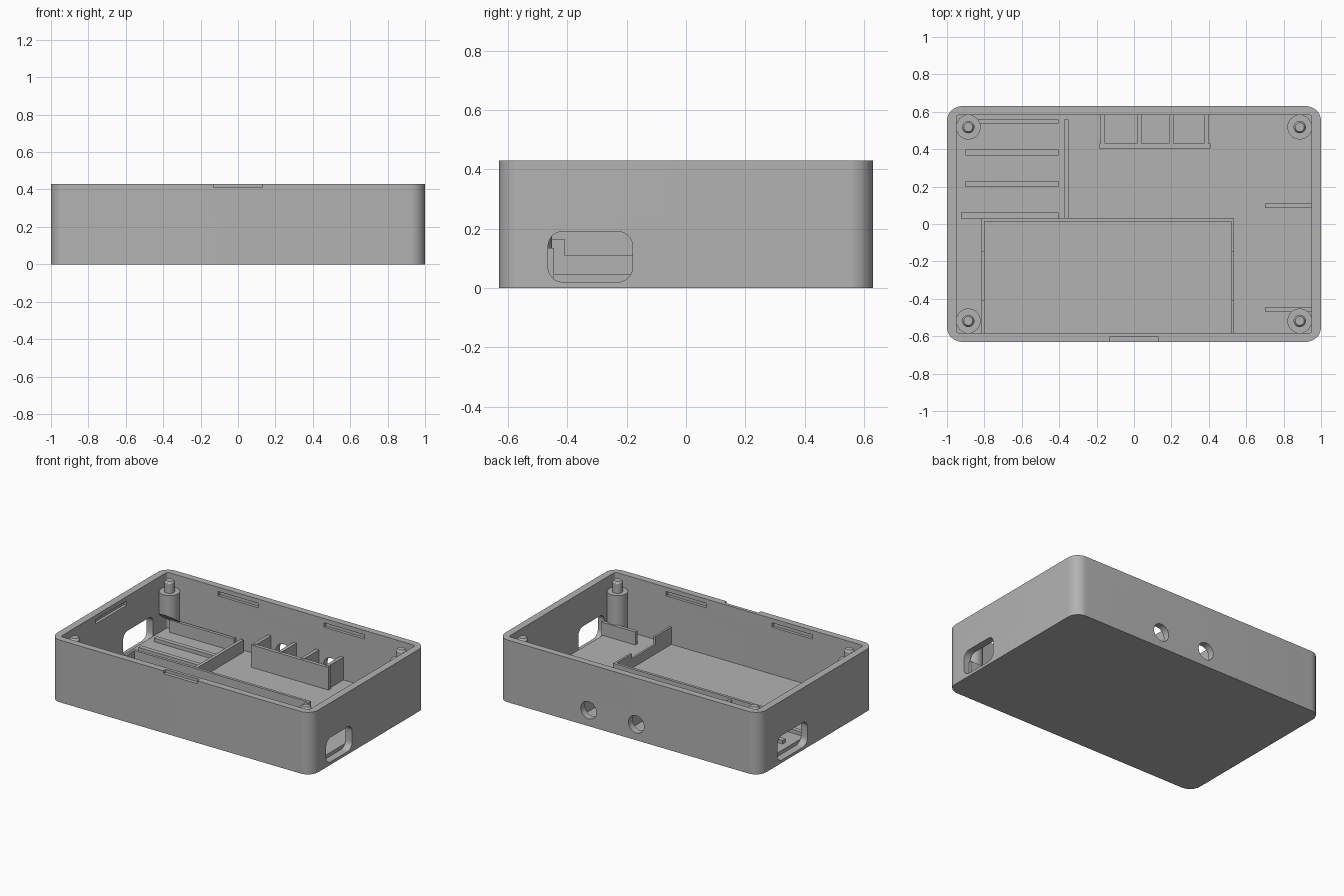
import bpy, bmesh, math
from mathutils import Vector

if "Cube" in bpy.data.objects:
    bpy.data.objects.remove(bpy.data.objects["Cube"], do_unlink=True)

GREY = bpy.data.materials.new("grey_plastic")
GREY.use_nodes = True
colour = (0.45, 0.45, 0.45, 1)
GREY.diffuse_color = colour
GREY.node_tree.nodes["Principled BSDF"].inputs["Base Color"].default_value = colour

H, FLOOR = 0.43, 0.045
IX, IY = 0.95, 0.583      # inner half sizes


def finish(name, bm, smooth=False):
    bmesh.ops.recalc_face_normals(bm, faces=bm.faces)
    mesh = bpy.data.meshes.new(name)
    bm.to_mesh(mesh)
    bm.free()
    mesh.materials.append(GREY)
    ob = bpy.data.objects.new(name, mesh)
    bpy.context.collection.objects.link(ob)
    if smooth:
        shade(ob)
    return ob


def shade(ob):
    bpy.ops.object.select_all(action='DESELECT')
    ob.select_set(True)
    bpy.context.view_layer.objects.active = ob
    bpy.ops.object.shade_smooth_by_angle(angle=math.radians(30))


def rounded(name, axis, u, v, w, r, steps=8):
    """Rounded rectangle u by v, extruded over w along x or z."""
    bm = bmesh.new()
    corners = [(u[1] - r, v[1] - r), (u[0] + r, v[1] - r),
               (u[0] + r, v[0] + r), (u[1] - r, v[0] + r)]
    pts = []
    for q, (cu, cv) in enumerate(corners):
        for i in range(steps + 1):
            a = math.pi / 2 * (q + i / steps)
            pts.append((cu + r * math.cos(a), cv + r * math.sin(a)))
    place = (lambda a, b, c: (c, a, b)) if axis == 'x' else (lambda a, b, c: (a, b, c))
    face = bm.faces.new([bm.verts.new(place(a, b, w[0])) for a, b in pts])
    new = bmesh.ops.extrude_face_region(bm, geom=[face])["geom"]
    bmesh.ops.translate(bm, vec=Vector(place(0, 0, w[1] - w[0])),
                        verts=[g for g in new if isinstance(g, bmesh.types.BMVert)])
    return finish(name, bm)


def box(name, x, y, z):
    bm = bmesh.new()
    bmesh.ops.create_cube(bm, size=1)
    for vert in bm.verts:
        vert.co = [a[0] if c < 0 else a[1] for a, c in zip((x, y, z), vert.co)]
    return finish(name, bm)


def lathe(name, x, y, profile, n=32):
    """Stack of rings (radius, height) about a vertical axis."""
    bm = bmesh.new()
    rings = [[bm.verts.new((x + r * math.cos(k * math.tau / n),
                            y + r * math.sin(k * math.tau / n), z))
              for k in range(n)] for r, z in profile]
    for lo, hi in zip(rings, rings[1:]):
        for k in range(n):
            bm.faces.new((lo[k], lo[(k + 1) % n], hi[(k + 1) % n], hi[k]))
    bm.faces.new(rings[0])
    bm.faces.new(rings[-1])
    return bm


def cut(target, cutter):
    mod = target.modifiers.new("cut", 'BOOLEAN')
    mod.operation, mod.solver, mod.object = 'DIFFERENCE', 'EXACT', cutter
    bpy.context.view_layer.objects.active = target
    bpy.ops.object.modifier_apply(modifier=mod.name)
    bpy.data.objects.remove(cutter, do_unlink=True)


# Case shell with open top
case = rounded("case_shell", 'z', (-1, 1), (-0.63, 0.63), (0, H), 0.08, 12)
cut(case, rounded("cavity", 'z', (-IX, IX), (-IY, IY), (FLOOR, 0.6), 0.015))

# Port openings in the two end walls
cut(case, rounded("right_port", 'x', (-0.465, -0.18), (0.02, 0.19), (IX - 0.001, 1.1), 0.05))
cut(case, rounded("left_port", 'x', (0.10, 0.43), (0.02, 0.19), (-1.1, -IX + 0.001), 0.05))

# Round button holes in the back wall
for hx in (-0.06, 0.305):
    bm = bmesh.new()
    bmesh.ops.create_cone(bm, cap_ends=True, segments=32, radius1=0.06, radius2=0.06, depth=0.2)
    for vert in bm.verts:
        vert.co = (vert.co.x + hx, 0.62 + vert.co.z, 0.11 + vert.co.y)
    cut(case, finish("button_hole", bm))

# Opening notch on the front rim and snap grooves inside the walls
cut(case, box("notch", (-0.13, 0.13), (-0.7, -0.605), (0.41, 0.5)))
for sy in (-1, 1):
    for cx in (-0.405, 0.405):
        cut(case, box("groove", (cx - 0.155, cx + 0.155),
                      sorted((sy * 0.5, sy * (IY + 0.02))), (0.37, 0.4)))
cut(case, box("groove", (-IX - 0.02, -0.9), (-0.2, 0.14), (0.37, 0.4)))
shade(case)

# Corner posts with locating pins
for sx in (-1, 1):
    for sy in (-1, 1):
        px, py = sx * 0.886, sy * 0.518
        bm = lathe("post", px, py, [(0.066, FLOOR - 0.01), (0.066, 0.34), (0.033, 0.34),
                                    (0.033, 0.405), (0.024, 0.418)])
        if sx < 0 < sy:
            # This post hangs from the back wall on a sloped underside
            for vert in bm.verts:
                if vert.co.z < 0.1:
                    vert.co.z = 0.2 - 0.75 * (vert.co.y - (py - 0.066))
        finish("corner_post", bm, True)

# Battery tray: long rail and two stepped end walls
B = FLOOR - 0.01
box("tray_rail", (-0.815, 0.535), (0.013, 0.032), (B, 0.145))
for wx in (-0.815, 0.52):
    span = (wx, wx + 0.015)
    box("tray_end_back", span, (-0.15, 0.02), (B, 0.145))
    box("tray_end_low", span, (-0.41, -0.15), (B, 0.11))
    box("tray_end_front", span, (-0.59, -0.41), (B, 0.165))

# Circuit board ribs beside the left port
for y, x0, top in ((0.045, -0.925, 0.07), (0.213, -0.9, 0.07),
                   (0.382, -0.9, 0.07), (0.547, -0.9, 0.13)):
    t = 0.011 if top > 0.1 else 0.016
    box("board_rib", (x0, -0.405), (y - t, y + t), (B, top))
box("board_stop", (-0.373, -0.35), (0.03, 0.56), (B, 0.13))

# Ribs on the right wall
for y in (0.098, -0.457):
    box("side_rib", (0.7, IX + 0.01), (y - 0.012, y + 0.012), (B, 0.135))

# Button holder against the back wall
box("button_plate", (-0.185, 0.41), (0.405, 0.43), (B, 0.2))
for x in (-0.167, 0.027, 0.2, 0.387):
    box("button_divider", (x - 0.012, x + 0.012), (0.42, IY + 0.01), (B, 0.203))
